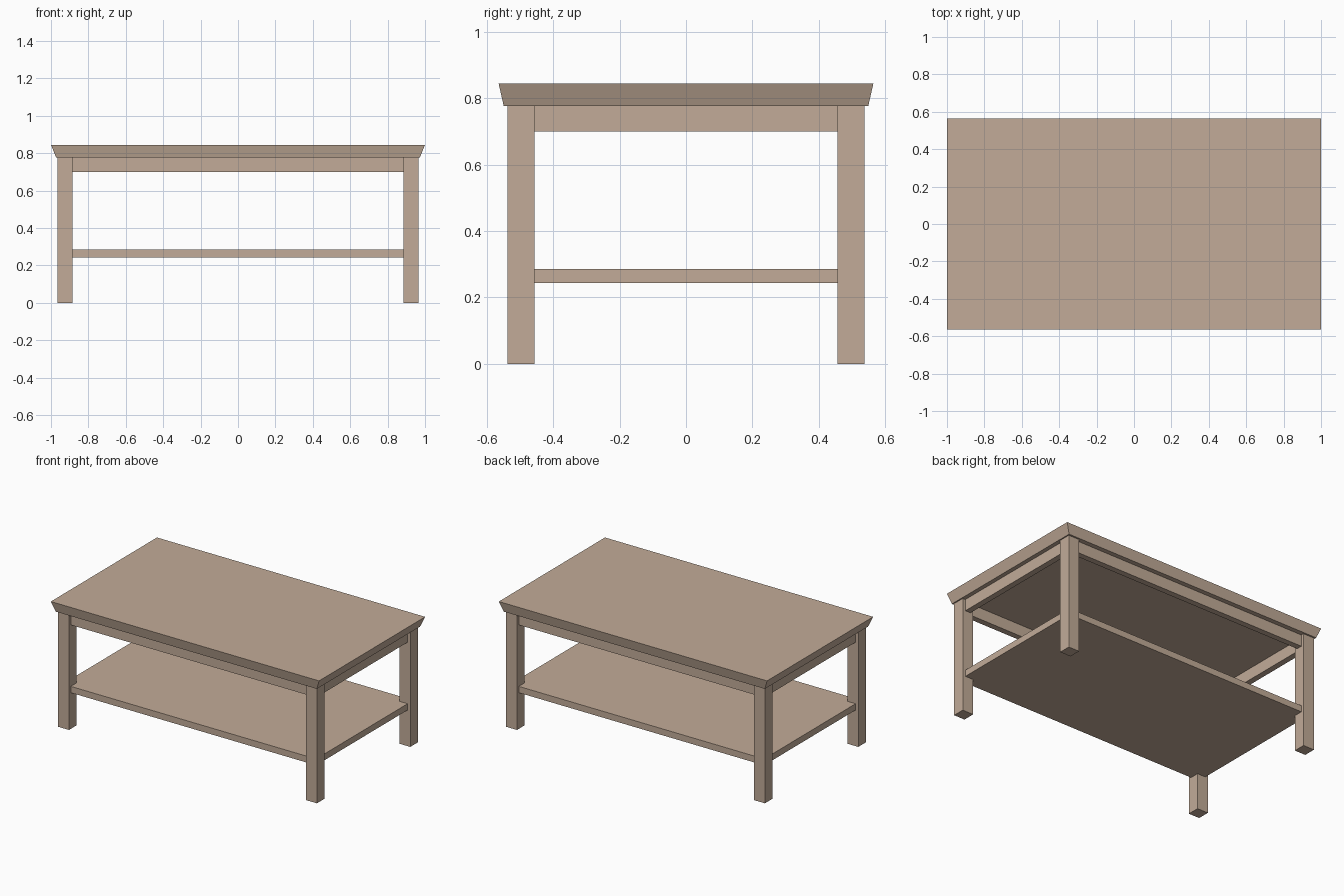
import bpy
import bmesh
from mathutils import Vector

cube = bpy.data.objects.get("Cube")
if cube:
    bpy.data.objects.remove(cube, do_unlink=True)

# One wood colour throughout
wood = bpy.data.materials.new("pale_wood")
wood.use_nodes = True
colour = (0.54, 0.41, 0.314, 1)
wood.diffuse_color = colour
wood.node_tree.nodes["Principled BSDF"].inputs["Base Color"].default_value = colour


def board(name, low, high, foot=(1, 1)):
    """Box between two corners; foot scales its bottom face in x and y."""
    low, high = Vector(low), Vector(high)
    size, centre = high - low, (low + high) / 2
    bm = bmesh.new()
    bmesh.ops.create_cube(bm, size=1)
    for v in bm.verts:
        if v.co.z < 0:
            v.co.x *= foot[0]
            v.co.y *= foot[1]
        v.co = Vector(a * b for a, b in zip(v.co, size))
    mesh = bpy.data.meshes.new(name)
    bm.to_mesh(mesh)
    bm.free()
    mesh.materials.append(wood)
    obj = bpy.data.objects.new(name, mesh)
    obj.location = centre
    bpy.context.collection.objects.link(obj)
    return obj


LEG_X, LEG_Y, LEG_W = 0.965, 0.538, 0.081   # outer leg faces, leg width
TOP_Z, UNDER_Z, APRON_Z = 0.845, 0.778, 0.70
INSET, THICK = 0.02, 0.04
in_x, in_y = LEG_X - LEG_W, LEG_Y - LEG_W
rail_x, rail_y = LEG_X - INSET, LEG_Y - INSET

# Table top with sides sloping in towards the bottom
board("table_top", (-1, -0.565, UNDER_Z), (1, 0.565, TOP_Z), foot=(0.973, 0.973))

# Lower shelf
board("shelf", (-rail_x, -rail_y, 0.243), (rail_x, rail_y, 0.286))

# Legs
for sx, side in ((1, "left"), (-1, "right")):
    for sy, end in ((-1, "front"), (1, "back")):
        xs = sorted((sx * in_x, sx * LEG_X))
        ys = sorted((sy * in_y, sy * LEG_Y))
        board(f"{end}_{side}_leg", (xs[0], ys[0], 0), (xs[1], ys[1], UNDER_Z))

# Aprons between the legs
for s, end, side in ((-1, "front", "right"), (1, "back", "left")):
    ys = sorted((s * rail_y, s * (rail_y - THICK)))
    board(f"{end}_apron", (-in_x, ys[0], APRON_Z), (in_x, ys[1], UNDER_Z))
    xs = sorted((s * rail_x, s * (rail_x - THICK)))
    board(f"{side}_apron", (xs[0], -in_y, APRON_Z), (xs[1], in_y, UNDER_Z))
